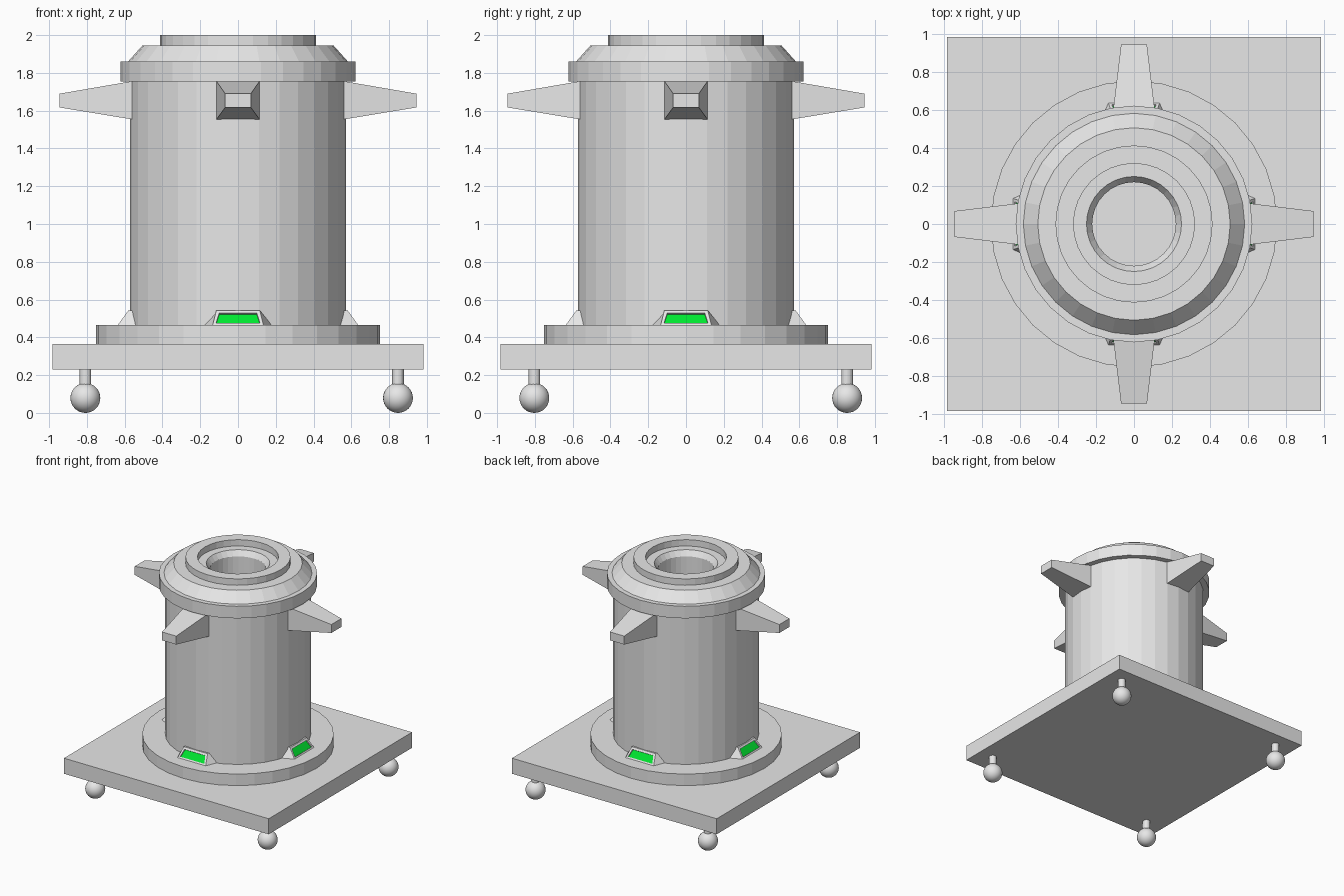
import bpy, bmesh, math
from mathutils import Matrix, Vector

if "Cube" in bpy.data.objects:
    bpy.data.objects.remove(bpy.data.objects["Cube"])


def material(name, rgb):
    m = bpy.data.materials.new(name)
    m.diffuse_color = (*rgb, 1.0)
    m.use_nodes = True
    m.node_tree.nodes["Principled BSDF"].inputs["Base Color"].default_value = m.diffuse_color
    return m


GREY = material("light_grey", (0.8, 0.8, 0.8))
GREEN = material("indicator_green", (0.0, 0.8, 0.03))


def finish(name, bm, mats=(GREY,), smooth=False):
    bmesh.ops.recalc_face_normals(bm, faces=bm.faces)
    mesh = bpy.data.meshes.new(name)
    bm.to_mesh(mesh)
    bm.free()
    for m in mats:
        mesh.materials.append(m)
    for p in mesh.polygons:
        p.use_smooth = smooth
    obj = bpy.data.objects.new(name, mesh)
    bpy.context.collection.objects.link(obj)
    return obj


def lathe(name, profile, segments=32):
    """Revolve (radius, z) points about z; the ends are capped."""
    bm = bmesh.new()
    rings = []
    for r, z in profile:
        rings.append([bm.verts.new((r * math.cos(2 * math.pi * i / segments),
                                    r * math.sin(2 * math.pi * i / segments), z))
                      for i in range(segments)])
    for a, b in zip(rings, rings[1:]):
        for i in range(segments):
            j = (i + 1) % segments
            bm.faces.new((a[i], a[j], b[j], b[i]))
    bm.faces.new(rings[0])
    bm.faces.new(rings[-1])
    return finish(name, bm)


def frustum(bm, rings):
    """Closed solid between two four-point rings; returns the last cap."""
    a, b = [[bm.verts.new(p) for p in ring] for ring in rings]
    for i in range(4):
        j = (i + 1) % 4
        bm.faces.new((a[i], a[j], b[j], b[i]))
    bm.faces.new(a)
    return bm.faces.new(b)


# Square base plate
bm = bmesh.new()
bmesh.ops.create_cube(bm, size=1, matrix=Matrix.Translation((0, 0, 0.2975))
                      @ Matrix.Diagonal((1.965, 1.965, 0.135, 1)))
finish("base_plate", bm)

# Round pedestal disc
lathe("pedestal_disc", [(0.753, 0.36), (0.753, 0.465)])

# Barrel with flange, sloped shoulder, raised rim and stepped bore
lathe("barrel", [(0.573, 0.46), (0.573, 1.755), (0.622, 1.755), (0.622, 1.86),
                 (0.582, 1.86), (0.506, 1.945), (0.413, 1.945), (0.413, 2.0),
                 (0.318, 2.0), (0.318, 1.945), (0.25, 1.945), (0.22, 1.90),
                 (0.22, 1.0)])

# Four lugs and four indicator housings around the barrel
for k, side in enumerate(("front", "right", "back", "left")):
    turn = Matrix.Rotation(k * math.pi / 2, 3, 'Z')

    bm = bmesh.new()
    frustum(bm, [[(-w, -r, z0), (w, -r, z0), (w, -r, z1), (-w, -r, z1)]
                 for w, r, z0, z1 in ((0.115, 0.555, 1.553, 1.757),
                                      (0.068, 0.944, 1.617, 1.69))])
    bmesh.ops.transform(bm, matrix=turn.to_4x4(), verts=bm.verts)
    finish(side + "_lug", bm)

    bm = bmesh.new()
    face = frustum(bm, [
        [(-0.18, -0.535, 0.463), (0.18, -0.535, 0.463),
         (0.115, -0.535, 0.543), (-0.115, -0.535, 0.543)],
        [(-0.135, -0.638, 0.463), (0.135, -0.638, 0.463),
         (0.115, -0.58, 0.543), (-0.115, -0.58, 0.543)]])
    bmesh.ops.recalc_face_normals(bm, faces=bm.faces)
    # Inset the slanted front, then sink the green window
    bmesh.ops.inset_individual(bm, faces=[face], thickness=0.024)
    bmesh.ops.inset_individual(bm, faces=[face], thickness=0.0005, depth=-0.01)
    face.material_index = 1
    bmesh.ops.transform(bm, matrix=turn.to_4x4(), verts=bm.verts)
    finish(side + "_indicator", bm, (GREY, GREEN))

# Ball feet on short stems
for yname, y in (("front", -0.803), ("back", 0.853)):
    for xname, x in (("left", -0.808), ("right", 0.847)):
        bm = bmesh.new()
        bmesh.ops.create_uvsphere(bm, u_segments=32, v_segments=16, radius=0.079,
                                  matrix=Matrix.Translation((x, y, 0.079)))
        finish(f"{yname}_{xname}_ball_foot", bm, smooth=True)
        bm = bmesh.new()
        bmesh.ops.create_cone(bm, cap_ends=True, segments=24, radius1=0.031,
                              radius2=0.031, depth=0.11,
                              matrix=Matrix.Translation((x, y, 0.185)))
        finish(f"{yname}_{xname}_foot_stem", bm)
